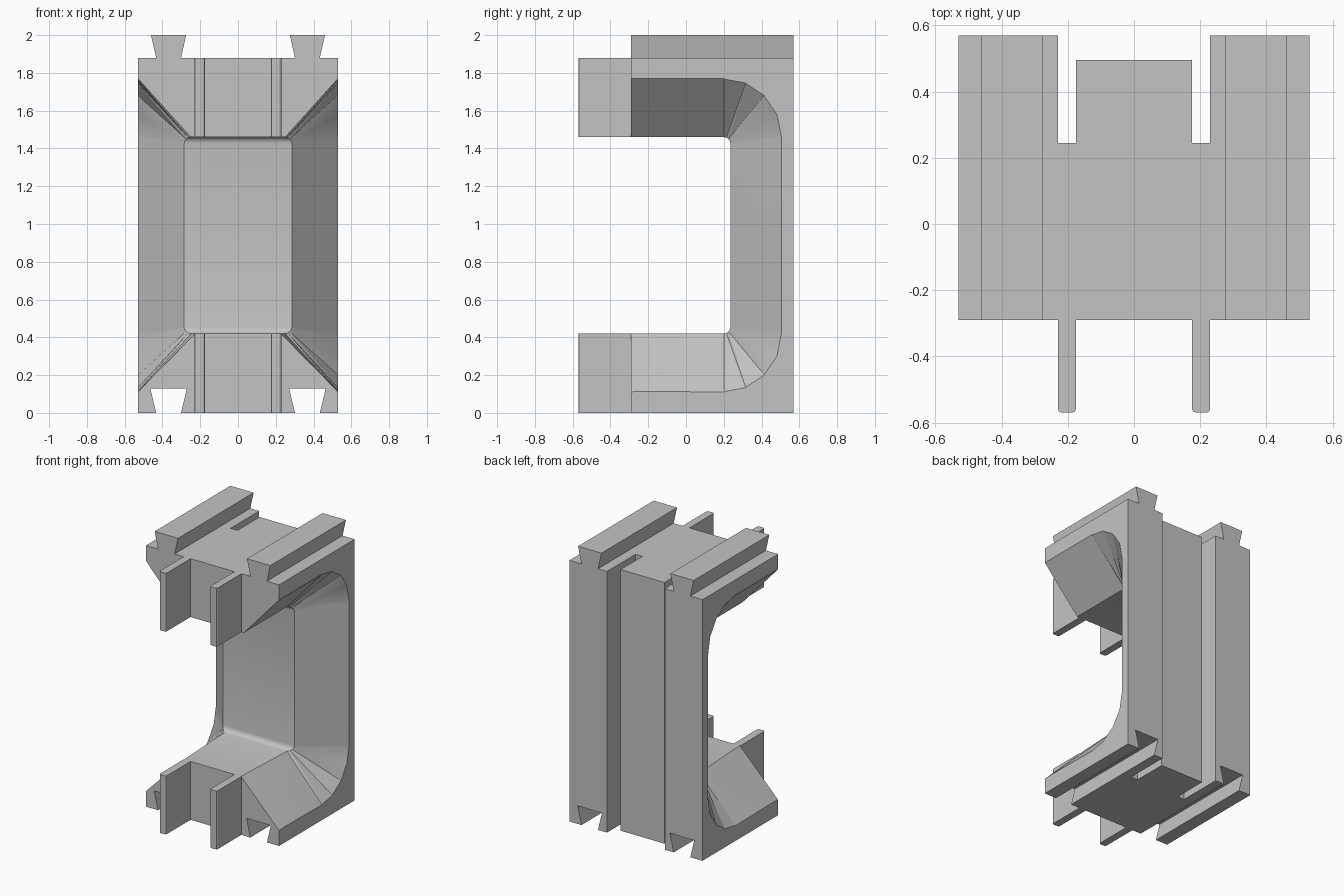
import bpy, bmesh, math
from mathutils import Vector

cube = bpy.data.objects.get("Cube")
if cube:
    bpy.data.objects.remove(cube, do_unlink=True)

grey = bpy.data.materials.new("plain grey")
grey.use_nodes = True
colour = (0.55, 0.55, 0.55, 1)
grey.diffuse_color = colour
grey.node_tree.nodes["Principled BSDF"].inputs["Base Color"].default_value = colour

W, FRONT, BACK, TOP = 0.53, -0.29, 0.57, 1.88
FLOOR, CEIL = 0.42, 1.46


def finish(name, bm):
    bmesh.ops.recalc_face_normals(bm, faces=bm.faces)
    mesh = bpy.data.meshes.new(name)
    bm.to_mesh(mesh)
    bm.free()
    mesh.materials.append(grey)
    obj = bpy.data.objects.new(name, mesh)
    bpy.context.collection.objects.link(obj)
    return obj


def prism(name, outline, direction):
    """Extrude a closed outline of 3D points along a direction."""
    bm = bmesh.new()
    face = bm.faces.new([bm.verts.new(p) for p in outline])
    new = bmesh.ops.extrude_face_region(bm, geom=[face])["geom"]
    verts = [v for v in new if isinstance(v, bmesh.types.BMVert)]
    bmesh.ops.translate(bm, verts=verts, vec=direction)
    return finish(name, bm)


def dovetail(name, side, z0, z1, half0, half1, y0, y1):
    c = side * 0.3675
    pts = [(c - half0, y0, z0), (c + half0, y0, z0),
           (c + half1, y0, z1), (c - half1, y0, z1)]
    return prism(name, pts, (0, y1 - y0, 0))


# Main block: plan outline with a recessed back panel between two deep slots
half = [(W, FRONT), (W, BACK), (0.23, BACK), (0.23, 0.245),
        (0.175, 0.245), (0.175, 0.495)]
plan = half + [(-x, y) for x, y in reversed(half)]
body = prism("main_block", [(x, y, 0) for x, y in plan], (0, 0, TOP))


# Window cutter: a small rounded section flaring to a large one at each side
def half_section():
    rings = []
    for top in (False, True):
        sign = 1 if top else -1
        z = CEIL if top else FLOOR
        x = 0.25 if top else 0.225
        r = 0.035
        pairs = [(Vector((x, -0.32, z)), Vector((W, -0.32, z + sign * 0.31)))]
        for i in range(5):
            s, c = math.sin(i * math.pi / 8), math.cos(i * math.pi / 8)
            inner = Vector((0.25 + r * s, 0.2 + r * s, z + sign * r * (c - 1)))
            outer = Vector((W, 0.2 + 0.305 * s, z + sign * 0.31 * c))
            pairs.append((inner, outer))
        rings += pairs[::-1] if top else pairs
    return rings


section = half_section()
bm = bmesh.new()
loops = []
for side, stretch in ((-1, 1.2), (-1, 0), (1, 0), (1, 1.2)):
    ring = []
    for inner, outer in section:
        p = inner.lerp(outer, stretch) if stretch <= 1 else inner + (outer - inner) * stretch
        ring.append(bm.verts.new((side * p.x, p.y, p.z)))
    loops.append(ring)
n = len(section)
for a, b in zip(loops, loops[1:]):
    for i in range(n):
        j = (i + 1) % n
        bm.faces.new((a[i], a[j], b[j], b[i]))
bm.faces.new(loops[0])
bm.faces.new(loops[-1])
bmesh.ops.triangulate(bm, faces=bm.faces)
cutters = [finish("window_cutter", bm)]

# Dovetail grooves under the base
for side in (-1, 1):
    cutters.append(dovetail("groove_cutter", side, -0.02, 0.13, 0.061, 0.097, -0.4, 0.7))

bpy.context.view_layer.objects.active = body
body.select_set(True)
for cutter in cutters:
    mod = body.modifiers.new("cut", "BOOLEAN")
    mod.operation = "DIFFERENCE"
    mod.solver = "EXACT"
    mod.object = cutter
    bpy.ops.object.modifier_apply(modifier=mod.name)
    bpy.data.objects.remove(cutter, do_unlink=True)
bpy.ops.object.shade_smooth_by_angle(angle=math.radians(30))

for side, label in ((1, "left"), (-1, "right")):
    # Dovetail rails on top
    dovetail(label + "_rail", side, TOP, 2.0, 0.066, 0.093, FRONT, BACK)
    # Front fins with softened tips, above and below the window
    x0, x1, tip, c = 0.175, 0.23, -0.57, 0.012
    fin = [(x0, FRONT), (x0, tip + c), (x0 + c * 0.3, tip + c * 0.3), (x0 + c, tip),
           (x1 - c, tip), (x1 - c * 0.3, tip + c * 0.3), (x1, tip + c), (x1, FRONT)]
    for level, z0, z1 in (("lower", 0, FLOOR), ("upper", CEIL, TOP)):
        prism(f"{label}_{level}_fin", [(side * x, y, z0) for x, y in fin], (0, 0, z1 - z0))
